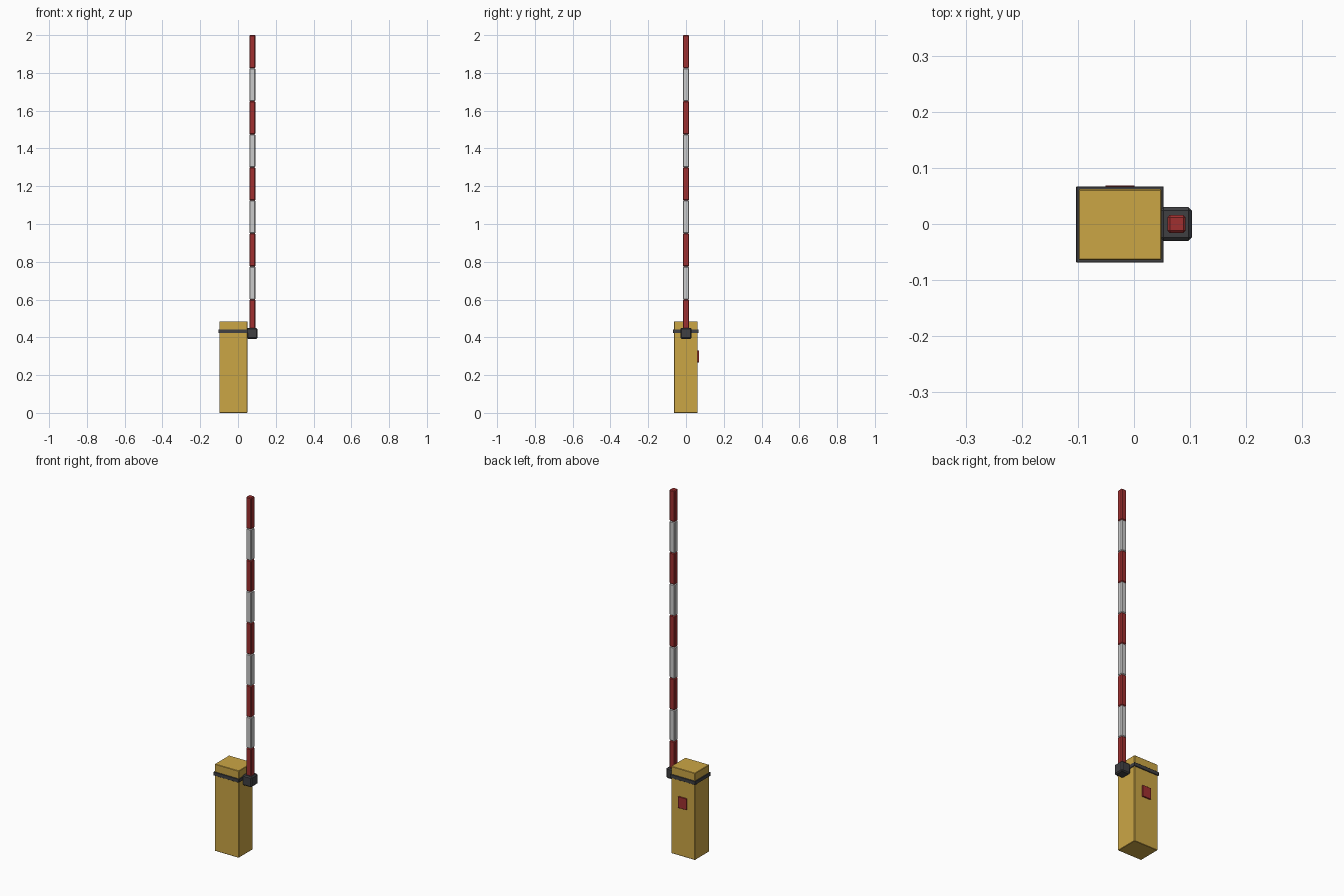
import bpy

if "Cube" in bpy.data.objects:
    bpy.data.objects.remove(bpy.data.objects["Cube"])


def material(name, rgb):
    m = bpy.data.materials.new(name)
    m.diffuse_color = (*rgb, 1)
    m.use_nodes = True
    m.node_tree.nodes["Principled BSDF"].inputs["Base Color"].default_value = m.diffuse_color
    return m


GOLD = material("gold_paint", (0.60, 0.38, 0.06))
RED = material("red_paint", (0.35, 0.03, 0.03))
WHITE = material("white_paint", (0.65, 0.65, 0.62))
DARK = material("dark_metal", (0.05, 0.05, 0.055))


def box(name, lo, hi, mat, bevel):
    size = [b - a for a, b in zip(lo, hi)]
    mid = [(a + b) / 2 for a, b in zip(lo, hi)]
    bpy.ops.mesh.primitive_cube_add(size=1, location=mid)
    ob = bpy.context.object
    ob.name = name
    ob.scale = size
    bpy.ops.object.transform_apply(location=False, rotation=False, scale=True)
    ob.data.materials.append(mat)
    mod = ob.modifiers.new("edge_bevel", 'BEVEL')
    mod.width = bevel
    mod.segments = 1
    return ob


# Cabinet with a dark band and a rear warning plate
box("cabinet", (-0.099, -0.064, 0), (0.049, 0.062, 0.485), GOLD, 0.002)
box("cabinet_band", (-0.103, -0.069, 0.422), (0.053, 0.067, 0.442), DARK, 0.001)
box("rear_plate", (-0.051, 0.060, 0.268), (0.001, 0.069, 0.331), RED, 0.001)

# Pivot block on the side
box("pivot_block", (0.047, -0.030, 0.392), (0.103, 0.030, 0.450), DARK, 0.006)

# Striped raised arm
COUNT, BASE, TOP = 9, 0.425, 2.0
step = (TOP - BASE) / COUNT
for i in range(COUNT):
    z = BASE + i * step
    box(f"arm_stripe_{i + 1}", (0.060, -0.016, z), (0.092, 0.016, z + step),
        WHITE if i % 2 else RED, 0.004)
